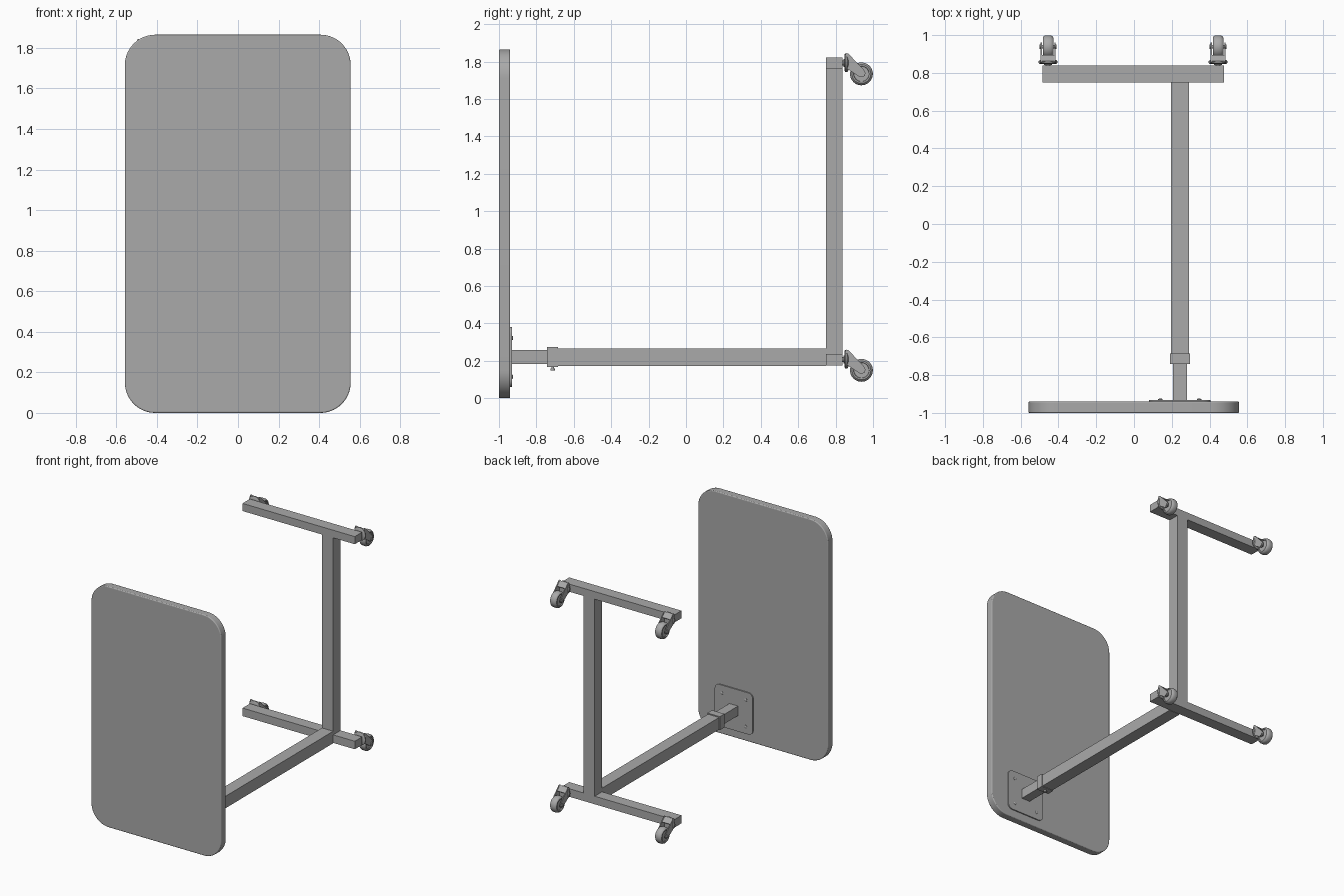
import bpy, bmesh, math
from mathutils import Matrix, Vector

if "Cube" in bpy.data.objects:
    bpy.data.objects.remove(bpy.data.objects["Cube"])

grey = bpy.data.materials.new("grey")
grey.diffuse_color = (0.4, 0.4, 0.4, 1)
grey.use_nodes = True
grey.node_tree.nodes["Principled BSDF"].inputs["Base Color"].default_value = grey.diffuse_color


def finish(name, bm, bevel=0, smooth=False):
    bmesh.ops.recalc_face_normals(bm, faces=bm.faces)
    me = bpy.data.meshes.new(name)
    bm.to_mesh(me)
    bm.free()
    ob = bpy.data.objects.new(name, me)
    bpy.context.collection.objects.link(ob)
    me.materials.append(grey)
    if bevel:
        m = ob.modifiers.new("bevel", 'BEVEL')
        m.width, m.segments, m.limit_method = bevel, 3, 'ANGLE'
        m.angle_limit = math.radians(40)
    if smooth:
        bpy.ops.object.select_all(action='DESELECT')
        ob.select_set(True)
        bpy.context.view_layer.objects.active = ob
        bpy.ops.object.shade_smooth_by_angle(angle=math.radians(35))
    return ob


def box(name, x, y, z, bevel=0):
    bm = bmesh.new()
    bmesh.ops.create_cube(bm, size=1)
    for v in bm.verts:
        v.co = Vector([(a + b) / 2 + c * (b - a) for (a, b), c in zip((x, y, z), v.co)])
    return finish(name, bm, bevel)


def prism(name, pts, direction, bevel=0, smooth=False):
    """Extrude a closed outline of 3D points along a vector."""
    bm = bmesh.new()
    f = bm.faces.new([bm.verts.new(p) for p in pts])
    ext = bmesh.ops.extrude_face_region(bm, geom=[f])['geom']
    bmesh.ops.translate(bm, vec=direction, verts=[v for v in ext if isinstance(v, bmesh.types.BMVert)])
    return finish(name, bm, bevel, smooth)


def rounded_panel(name, x, y, z, r, bevel=0, n=10):
    pts = []
    corners = ((x[1] - r, z[1] - r), (x[0] + r, z[1] - r), (x[0] + r, z[0] + r), (x[1] - r, z[0] + r))
    for k, (cx, cz) in enumerate(corners):
        for i in range(n + 1):
            a = math.pi / 2 * (k + i / n)
            pts.append((cx + r * math.cos(a), y[0], cz + r * math.sin(a)))
    return prism(name, pts, (0, y[1] - y[0], 0), bevel, True)


def lathe(name, profile, centre, axis, n=32):
    """Revolve (radius, offset) pairs into a closed solid along an axis."""
    rot = {'X': Matrix.Rotation(math.pi / 2, 3, 'Y'),
           'Y': Matrix.Rotation(-math.pi / 2, 3, 'X'),
           'Z': Matrix.Identity(3)}[axis]
    bm = bmesh.new()
    rings = [[bm.verts.new(rot @ Vector((r * math.cos(2 * math.pi * i / n),
                                         r * math.sin(2 * math.pi * i / n), h)) + Vector(centre))
              for i in range(n)] for r, h in profile]
    for a, b in zip(rings, rings[1:]):
        for i in range(n):
            bm.faces.new((a[i], a[(i + 1) % n], b[(i + 1) % n], b[i]))
    bm.faces.new(rings[0])
    bm.faces.new(rings[-1])
    return finish(name, bm, smooth=True)


def cylinder(name, r, h0, h1, centre, axis, n=24):
    return lathe(name, ((r, h0), (r, h1)), centre, axis, n)


# Table top and its mounting plate
rounded_panel("table_top", (-0.558, 0.556), (-1, -0.94), (0, 1.865), 0.15, 0.006, 14)
rounded_panel("mounting_plate", (0.08, 0.406), (-0.941, -0.931), (0.06, 0.382), 0.04)
for bx in (0.14, 0.345):
    for bz in (0.115, 0.322):
        lathe("plate_bolt", ((0.012, 0), (0.012, 0.004), (0.006, 0.008)), (bx, -0.932, bz), 'Y', 16)

# Telescoping column with collar and clamp knob
box("inner_tube", (0.206, 0.28), (-0.932, -0.68), (0.183, 0.257))
box("outer_tube", (0.196, 0.292), (-0.70, 0.748), (0.172, 0.265))
box("collar", (0.19, 0.297), (-0.742, -0.685), (0.168, 0.273))
cylinder("clamp_knob_stem", 0.007, -0.012, 0.005, (0.243, -0.713, 0.168), 'Z', 16)
cylinder("clamp_knob", 0.012, -0.019, -0.008, (0.243, -0.713, 0.168), 'Z', 16)

# H-shaped base frame
box("base_spine", (0.196, 0.292), (0.748, 0.838), (0.237, 1.765))
box("upper_foot_bar", (-0.485, 0.477), (0.748, 0.838), (1.763, 1.822))
box("lower_foot_bar", (-0.485, 0.477), (0.748, 0.838), (0.175, 0.237))


def caster(x, z):
    """Swivel caster: z is the stem height, the wheel trails below it."""
    wy, wz = 0.938, z - 0.058
    cylinder("caster_stem", 0.013, 0.83, 0.87, (x, 0, z), 'Y')
    cylinder("caster_washer", 0.022, 0.842, 0.85, (x, 0, z), 'Y')
    lathe("caster_swivel", ((0.044, 0.848), (0.05, 0.852), (0.05, 0.862), (0.042, 0.868)), (x, 0, z + 0.002), 'Y')
    # Fork cheeks on both sides of the wheel
    outline = ((0.85, -0.022), (0.85, 0.042), (0.858, 0.053), (0.868, 0.05), (0.95, -0.035),
               (0.96, -0.054), (0.956, -0.068), (0.942, -0.076), (0.926, -0.073))
    for s in (-1, 1):
        pts = [(x + s * 0.033, y, z + dz) for y, dz in outline]
        prism("caster_fork_cheek", pts, (s * 0.007, 0, 0))
        cylinder("axle_cap", 0.012, -0.004, 0.004, (x + s * 0.042, wy, wz), 'X', 16)
    # Sloped hood joining the cheeks
    hood = [(x - 0.036, 0.855, z + 0.045), (x - 0.036, 0.862, z + 0.05),
            (x - 0.036, 0.895, z + 0.018), (x - 0.036, 0.888, z + 0.012)]
    prism("caster_hood", hood, (0.072, 0, 0))
    # Wheel with rounded tread and recessed hub faces
    half = ((0.014, 0.022), (0.04, 0.022), (0.042, 0.028), (0.05, 0.028), (0.057, 0.022), (0.061, 0.011))
    profile = [(r, -h) for r, h in half] + [(r, h) for r, h in reversed(half)]
    lathe("caster_wheel", profile, (x, wy, wz), 'X', 40)
    cylinder("caster_axle", 0.009, -0.043, 0.043, (x, wy, wz), 'X', 16)


for cx in (-0.455, 0.445):
    for cz in (1.792, 0.207):
        caster(cx, cz)
